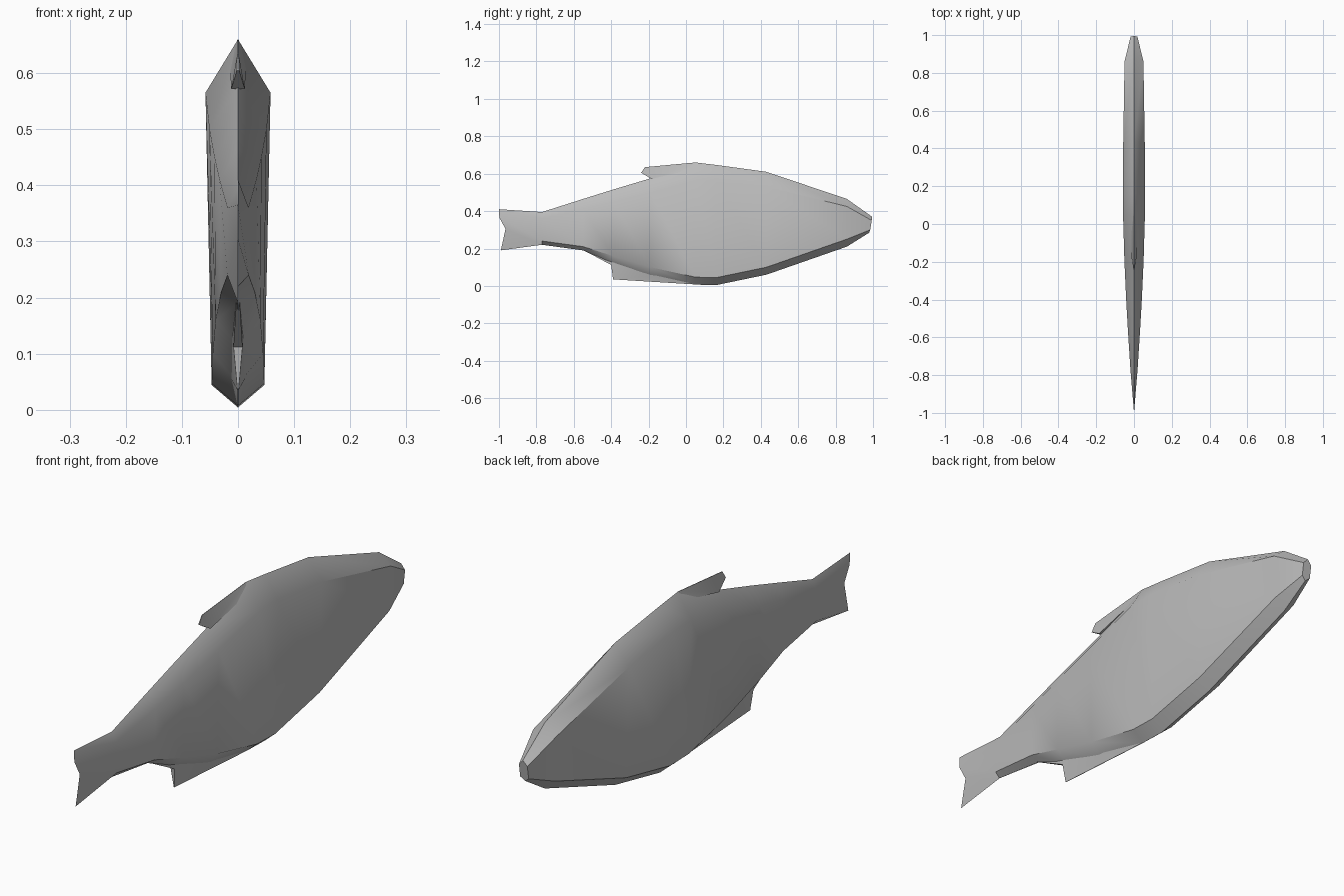
import bpy, bmesh, math

cube = bpy.data.objects.get("Cube")
if cube:
    bpy.data.objects.remove(cube, do_unlink=True)

grey = bpy.data.materials.new("fish grey")
grey.use_nodes = True
colour = (0.5, 0.5, 0.5, 1)
grey.diffuse_color = colour
grey.node_tree.nodes["Principled BSDF"].inputs["Base Color"].default_value = colour


def finish(name, bm):
    bmesh.ops.remove_doubles(bm, verts=bm.verts, dist=0.0005)
    bmesh.ops.recalc_face_normals(bm, faces=bm.faces)
    mesh = bpy.data.meshes.new(name)
    bm.to_mesh(mesh)
    bm.free()
    obj = bpy.data.objects.new(name, mesh)
    bpy.context.collection.objects.link(obj)
    mesh.materials.append(grey)
    bpy.ops.object.select_all(action="DESELECT")
    obj.select_set(True)
    bpy.context.view_layer.objects.active = obj
    bpy.ops.object.shade_smooth_by_angle(angle=math.radians(42))
    return obj


def ring(bm, half):
    """Mirror a half section (ridge, shoulder, flank, keel) into a full ring."""
    full = half + [(-x, y, z) for x, y, z in half[2:0:-1]]
    return [bm.verts.new(p) for p in full]


# Body sections: y, ridge z, shoulder x, shoulder z, flank x, flank z, keel z
sections = [
    (-0.77, 0.395, 0.019, 0.36, 0.019, 0.24, 0.22),
    (-0.55, 0.465, 0.033, 0.41, 0.030, 0.21, 0.19),
    (-0.39, 0.515, 0.042, 0.45, 0.040, 0.16, 0.115),
    (-0.19, 0.575, 0.051, 0.50, 0.045, 0.10, 0.045),
    (0.05, 0.66, 0.058, 0.565, 0.047, 0.047, 0.007),
    (0.16, 0.647, 0.058, 0.565, 0.047, 0.044, 0.004),
    (0.43, 0.61, 0.057, 0.53, 0.047, 0.10, 0.06),
    (0.86, 0.465, 0.050, 0.425, 0.044, 0.25, 0.21),
]
bm = bmesh.new()
# Forked tail edge closes to zero thickness
rings = [ring(bm, [(0, -1, 0.41), (0, -0.998, 0.365), (0, -0.965, 0.305), (0, -0.99, 0.19)])]
for y, top, sx, sz, fx, fz, keel in sections:
    rings.append(ring(bm, [(0, y, top), (sx, y, sz), (fx, y, fz), (0, y, keel)]))
# Blunt mouth
rings.append(ring(bm, [(0, 0.995, 0.37), (0.018, 0.993, 0.35), (0.018, 0.985, 0.30), (0, 0.98, 0.285)]))
for a, b in zip(rings, rings[1:]):
    for i in range(6):
        j = (i + 1) % 6
        bm.faces.new((a[i], a[j], b[j], b[i]))
bm.faces.new(rings[-1])
finish("fish_body", bm)


# Thin fins: each profile point is y, z, half thickness
def fin(name, profile):
    bm = bmesh.new()
    sides = [[bm.verts.new((s * t, y, z)) for y, z, t in profile] for s in (1, -1)]
    for side in sides:
        bm.faces.new(side)
    for i in range(len(profile)):
        j = (i + 1) % len(profile)
        a, b = sides
        if profile[i][2] or profile[j][2]:
            bm.faces.new((a[i], a[j], b[j], b[i]))
    bmesh.ops.triangulate(bm, faces=[f for f in bm.faces if len(f.verts) > 4])
    finish(name, bm)


fin("dorsal_fin", [(0.05, 0.66, 0.001), (-0.22, 0.635, 0.001), (-0.24, 0.605, 0.002),
                   (-0.185, 0.572, 0.012), (0.02, 0.62, 0.015)])
fin("ventral_fin", [(0.08, 0.006, 0.001), (-0.39, 0.035, 0.001), (-0.4, 0.112, 0.008),
                    (-0.55, 0.192, 0.003), (-0.37, 0.14, 0.012), (-0.1, 0.06, 0.015)])
